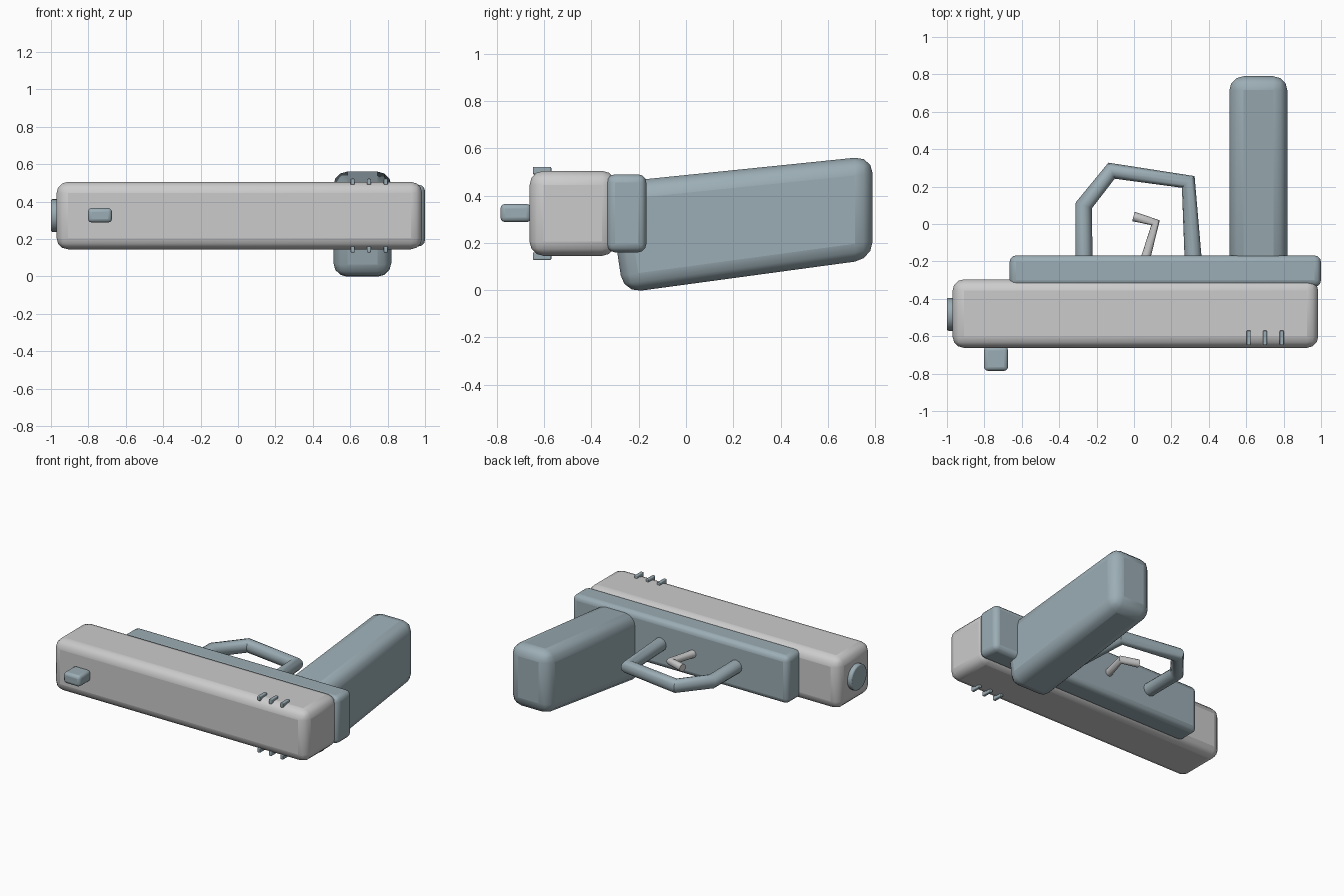
import bpy, bmesh
from math import pi, radians
from mathutils import Matrix

if "Cube" in bpy.data.objects:
    bpy.data.objects.remove(bpy.data.objects["Cube"])

steel = bpy.data.materials.new("blue_grey")
steel.diffuse_color = (0.33, 0.42, 0.46, 1)
steel.use_nodes = True
steel.node_tree.nodes["Principled BSDF"].inputs["Base Color"].default_value = steel.diffuse_color

ZC = 0.325  # mid-plane height of the part lying on its side


def smooth(ob):
    bpy.ops.object.select_all(action='DESELECT')
    ob.select_set(True)
    bpy.context.view_layer.objects.active = ob
    bpy.ops.object.shade_smooth_by_angle(angle=radians(40))


def finish(name, bm, bevel, segs, mat):
    bmesh.ops.recalc_face_normals(bm, faces=bm.faces)
    me = bpy.data.meshes.new(name)
    bm.to_mesh(me)
    bm.free()
    ob = bpy.data.objects.new(name, me)
    bpy.context.collection.objects.link(ob)
    if mat:
        me.materials.append(mat)
    if bevel:
        mod = ob.modifiers.new("round", 'BEVEL')
        mod.width, mod.segments = bevel, segs
        mod.limit_method = 'ANGLE'
        mod.angle_limit = radians(40)
    smooth(ob)
    return ob


def prism(name, yz, x0, x1, bevel=0.0, mat=steel, segs=3):
    """Extrude a (y, z) outline along x and round its edges."""
    bm = bmesh.new()
    face = bm.faces.new([bm.verts.new((x0, y, z)) for y, z in yz])
    ext = bmesh.ops.extrude_face_region(bm, geom=[face])
    verts = [v for v in ext["geom"] if isinstance(v, bmesh.types.BMVert)]
    bmesh.ops.translate(bm, verts=verts, vec=(x1 - x0, 0, 0))
    return finish(name, bm, bevel, segs, mat)


def box(name, x, y, z, bevel=0.0, mat=steel):
    outline = [(y[0], z[0]), (y[1], z[0]), (y[1], z[1]), (y[0], z[1])]
    return prism(name, outline, x[0], x[1], bevel, mat)


def tube(name, pts, radius, mat=None):
    """Round bar following straight segments in the mid-plane."""
    cu = bpy.data.curves.new(name + "_path", 'CURVE')
    cu.dimensions = '3D'
    cu.bevel_depth, cu.bevel_resolution, cu.use_fill_caps = radius, 4, True
    sp = cu.splines.new('POLY')
    sp.points.add(len(pts) - 1)
    for p, (x, y) in zip(sp.points, pts):
        p.co = (x, y, ZC, 1)
    ob = bpy.data.objects.new(name, cu)
    bpy.context.collection.objects.link(ob)
    bpy.ops.object.select_all(action='DESELECT')
    ob.select_set(True)
    bpy.context.view_layer.objects.active = ob
    bpy.ops.object.convert(target='MESH')
    ob = bpy.context.object
    ob.name = name
    if mat:
        ob.data.materials.clear()
        ob.data.materials.append(mat)
    smooth(ob)


# Main bodies
box("slide", (-0.97, 0.985), (-0.662, -0.296), (0.145, 0.505), 0.06, None)
box("frame", (-0.665, 1.0), (-0.335, -0.168), (0.16, 0.49), 0.035)

# Raked grip
prism("grip", [(-0.265, -0.012), (0.79, 0.131), (0.79, 0.568), (-0.335, 0.453)],
      0.51, 0.82, 0.075)

# Barrel end
bm = bmesh.new()
bmesh.ops.create_cone(bm, cap_ends=True, segments=24, radius1=0.088, radius2=0.088,
                      depth=0.08,
                      matrix=Matrix.Translation((-0.96, -0.483, ZC)) @ Matrix.Rotation(pi / 2, 4, 'Y'))
finish("barrel_end", bm, 0.008, 2, steel)

# Front sight
box("front_sight", (-0.802, -0.674), (-0.785, -0.655), (0.288, 0.365), 0.02)

# Grip ridges on both sides of the slide
for side in (-1, 1):
    for i, x in enumerate((0.613, 0.70, 0.79)):
        a, b = sorted((ZC + side * 0.165, ZC + side * 0.197))
        box(f"slide_ridge_{'left' if side > 0 else 'right'}_{i + 1}",
            (x - 0.011, x + 0.011), (-0.648, -0.57), (a, b), 0.005)

# Trigger guard and trigger
tube("trigger_guard", [(-0.268, -0.2), (-0.268, 0.10), (-0.12, 0.285),
                       (0.29, 0.225), (0.317, -0.2)], 0.046, steel)
tube("trigger", [(0.057, -0.2), (0.115, 0.007), (-0.003, 0.04)], 0.026)
